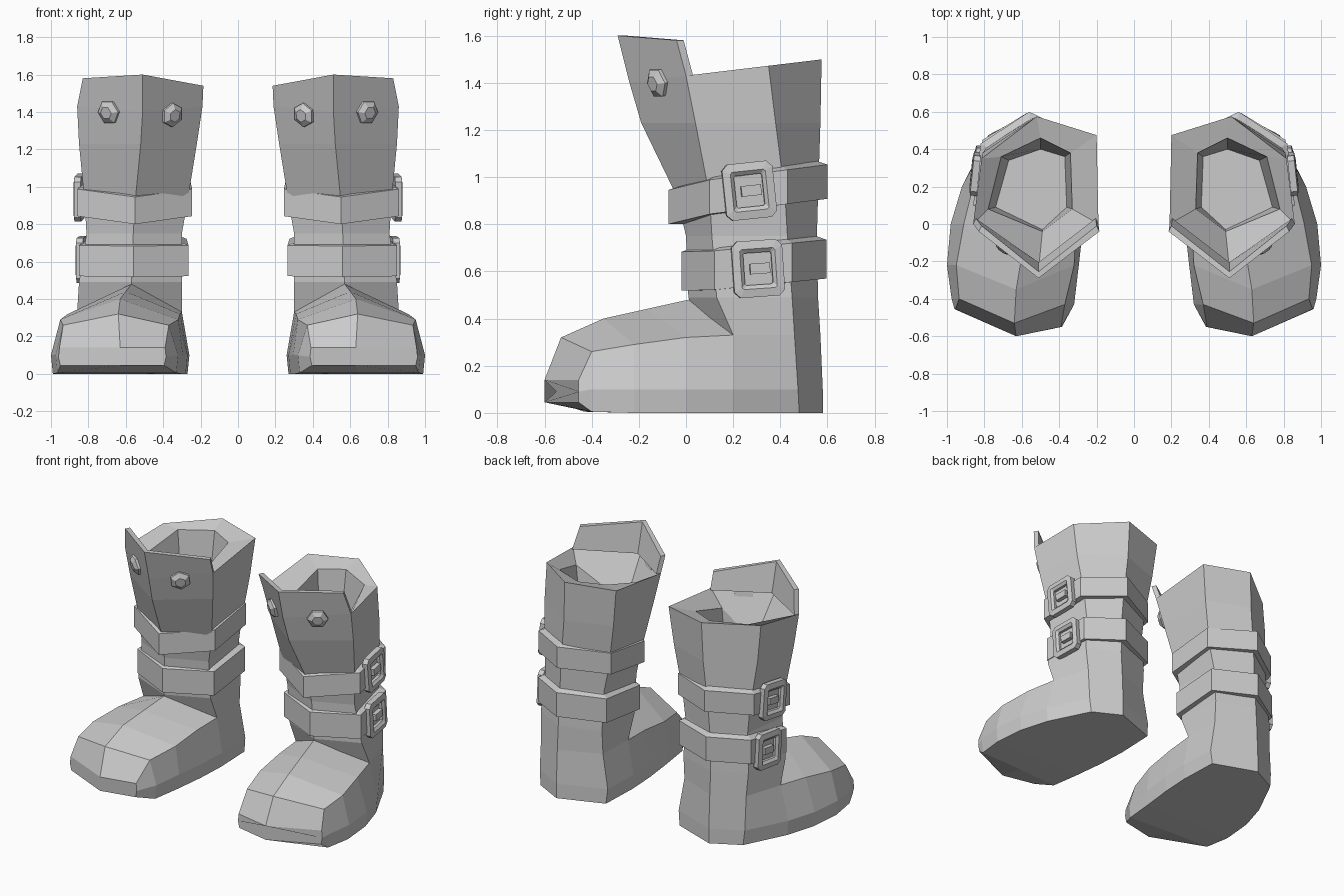
import bpy, bmesh, math
from mathutils import Vector, Matrix

if "Cube" in bpy.data.objects:
    bpy.data.objects.remove(bpy.data.objects["Cube"])


def finish(name, bm):
    """Turn a bmesh into a flat-shaded object mirrored to the other boot."""
    bmesh.ops.recalc_face_normals(bm, faces=bm.faces)
    me = bpy.data.meshes.new(name)
    bm.to_mesh(me)
    bm.free()
    ob = bpy.data.objects.new(name, me)
    bpy.context.collection.objects.link(ob)
    ob.modifiers.new("pair", 'MIRROR').use_axis[0] = True
    return ob


def loft(name, rings, wrap=False, cap=True):
    """Skin closed rings of points; wrap joins the last ring to the first."""
    bm = bmesh.new()
    rows = [[bm.verts.new(p) for p in r] for r in rings]
    n = len(rows[0])
    pairs = list(zip(rows, rows[1:])) + ([(rows[-1], rows[0])] if wrap else [])
    for a, b in pairs:
        for i in range(n):
            j = (i + 1) % n
            bm.faces.new((a[i], a[j], b[j], b[i]))
    if cap and not wrap:
        bm.faces.new(rows[0])
        bm.faces.new(rows[-1])
    return finish(name, bm)


def section(z, xi, xo, ym, xf, yf, ys, yb, slope=0.0, dx=.04, dy=.02, drop=0.0):
    """Six-sided leg section: front, outer, back outer, back, back inner, inner.
    dx insets the back outer corner, dy moves the back inner one, drop lowers the front."""
    pts = [(xf, yf), (xo, ym), (xo - dx, ys), (xf + .01, yb), (xi + .01, ys + dy), (xi, ym)]
    ring = [Vector((x, y, z + slope * y)) for x, y in pts]
    ring[0].z -= drop
    return ring


# Shaft: outer wall, sloping rim, then the inside down to its floor
rim = section(1.43, .19, .86, 0, .51, -.24, .35, .575, .12, dx=.045, dy=.125)
mouth = section(1.41, .33, .78, .08, .49, -.04, .36, .46, .12, dx=.07, dy=.02, drop=.28)
mouth[1].z = mouth[5].z = 1.36
loft("boot_shaft", [
    section(0, .27, .91, .2, .57, .12, .48, .58, dx=.14, dy=-.01),
    section(.10, .26, .92, .2, .57, .12, .475, .58, dx=.14, dy=-.01),
    section(.33, .30, .86, .2, .57, .06, .46, .57, dx=.08, dy=0),
    section(.49, .30, .85, .13, .57, .01, .45, .56, dx=.06),
    section(.75, .30, .81, .11, .56, 0, .43, .555),
    section(.92, .27, .82, .10, .55, -.04, .42, .56),
    section(1.23, .22, .85, .04, .52, -.19, .38, .57, dy=.08),
    rim, mouth,
    section(1.07, .36, .74, .09, .49, -.03, .34, .40, dx=.07),
])

# Foot: cross-sections from ankle to toe
# (inner y, outer y, middle y, inner x, outer x, crease inner x, crease outer x,
#  crease z, top x, top z, side z, sole middle y, sole z)
stations = [
    (.20, .20, .01, .26, .92, .30, .86, .33, .57, .48, .10, .20, 0),
    (0, 0, -.17, .27, .98, .31, .91, .32, .60, .44, .10, 0, 0),
    (-.22, -.22, -.35, .295, 1.0, .32, .95, .29, .63, .40, .10, -.22, 0),
    (-.43, -.40, -.53, .32, .975, .37, .935, .26, .64, .32, .10, -.41, .005),
    (-.55, -.455, -.60, .385, .96, .39, .955, .14, .63, .14, .09, -.60, .045),
]
foot = []
for yi, yo, yc, xi, xo, ci, co, zc, xt, zt, zs, yb, zb in stations:
    foot.append([(xi + .01, yi, zb), (xi, yi, zs), (ci, yi, zc), (xt, yc, zt),
                 (co, yo, zc), (xo, yo, zs), (xo - .01, yo, zb), (xt, yb, zb)])
loft("boot_foot", foot)

# Front flap standing above the rim
tip = [Vector((.83, -.04, 1.58)), Vector((.51, -.29, 1.60)), Vector((.185, -.04, 1.54))]
base = [rim[1], rim[0], rim[5]]
inset = [Vector((-.015, .03, 0)), Vector((0, .035, 0)), Vector((.015, .03, 0))]
loft("front_flap", [[b, t, t + d, b + d] for b, t, d in zip(base, tip, inset)])


# Hexagonal studs on the two flap panels
def stud(name, side, centre, k):
    u = base[side] - base[1]
    normal = u.cross(tip[1] - base[1]).normalized()
    if normal.y > 0:
        normal = -normal
    d = normal.dot(Vector(centre) - (base[1] + base[side]) / 2)
    origin = Vector(centre) - normal * d
    frame = Matrix.Translation(origin) @ normal.to_track_quat('Z', 'Y').to_matrix().to_4x4()
    rings = []
    for r, h in ((.066, -.012), (.066, .015), (.035, .035)):
        rings.append([frame @ Vector((r * math.cos(i * math.pi / 3 + k),
                                      r * math.sin(i * math.pi / 3 + k), h)) for i in range(6)])
    loft(name, rings)


stud("stud_outer", 0, (.69, -.12, 1.40), 0)
stud("stud_inner", 2, (.355, -.12, 1.385), .4)


# Straps round the ankle
def strap(name, z, h, slope, drop, dims):
    outer = [section(zz, *dims, slope, drop=drop) for zz in (z, z + h)]
    c = sum(outer[0], Vector()) / 6

    def inner(ring, dz):
        return [Vector((c.x + (p.x - c.x) * .82, c.y + (p.y - c.y) * .82, p.z + dz)) for p in ring]
    loft(name, [inner(outer[0], 0), outer[0], outer[1], inner(outer[1], .02)], wrap=True)


strap("lower_strap", .51, .165, .10, -.01, (.265, .85, .12, .56, -.02, .45, .595))
strap("upper_strap", .83, .145, .13, .02, (.245, .86, .10, .55, -.075, .43, .60))


# Buckles: chamfered square frame with a recess and a prong
def buckle(name, x, y, z, tilt):
    frame = (Matrix.Translation((x, y, z)) @ Matrix.Rotation(tilt, 4, 'X')
             @ Matrix.Rotation(math.radians(6), 4, 'Z'))

    def ring(a, b, c, w):
        q = [(a, b - c), (a - c, b), (c - a, b), (-a, b - c),
             (-a, c - b), (c - a, -b), (a - c, -b), (a, c - b)]
        return [frame @ Vector((w, u, v)) for u, v in q]
    loft(name + "_frame", [
        ring(.108, .12, .025, -.02), ring(.108, .12, .025, .016),
        ring(.075, .085, .008, .022),
        ring(.06, .068, .006, .008), ring(.06, .068, .006, -.02)], wrap=True)
    bm = bmesh.new()
    bmesh.ops.create_cube(bm, size=1, matrix=frame @ Matrix.Translation((0, .008, 0))
                          @ Matrix.Diagonal((.036, .085, .045, 1)))
    finish(name + "_prong", bm)


buckle("lower_buckle", .838, .305, .612, math.radians(4))
buckle("upper_buckle", .85, .268, .942, math.radians(6))
